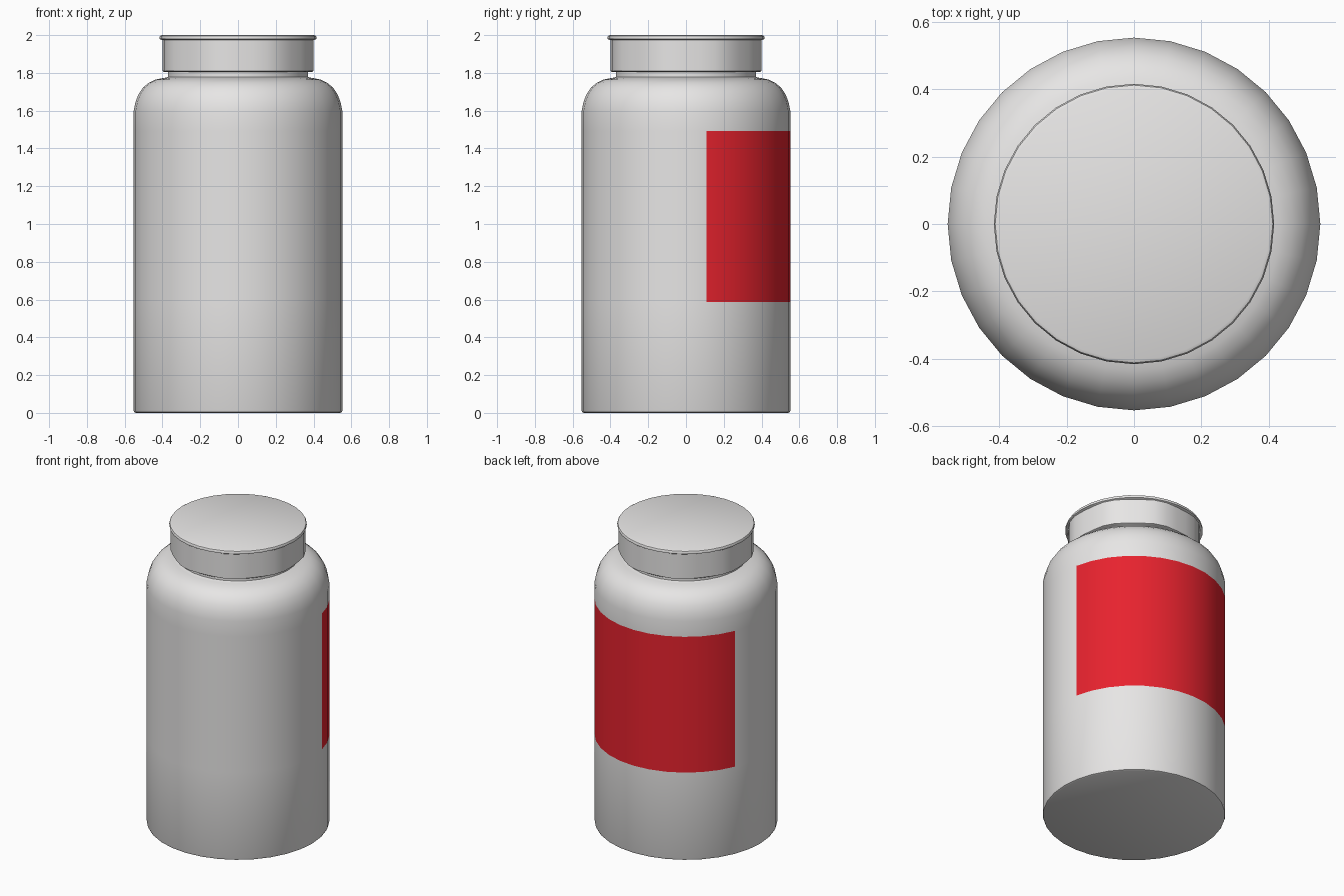
import bpy, bmesh, math

if "Cube" in bpy.data.objects:
    bpy.data.objects.remove(bpy.data.objects["Cube"])

SIDES = 32


def material(name, rgb):
    m = bpy.data.materials.new(name)
    m.diffuse_color = (*rgb, 1)
    m.use_nodes = True
    m.node_tree.nodes["Principled BSDF"].inputs["Base Color"].default_value = m.diffuse_color
    return m


plastic = material("light_grey_plastic", (0.8, 0.79, 0.785))
red = material("red_label", (0.88, 0.018, 0.03))


def lathe(name, profile, mats, radius_rule=None, colour_rule=None):
    """Turn (radius, z) points into a capped solid; rules adjust radius and colour."""
    bm = bmesh.new()
    rings = []
    for level, (r, z) in enumerate(profile):
        ring = []
        for i in range(SIDES):
            a = 2 * math.pi * i / SIDES
            rr = radius_rule(level, i, r) if radius_rule else r
            ring.append(bm.verts.new((rr * math.cos(a), rr * math.sin(a), z)))
        rings.append(ring)
    for lo, hi in zip(rings, rings[1:]):
        for i in range(SIDES):
            j = (i + 1) % SIDES
            f = bm.faces.new((lo[i], lo[j], hi[j], hi[i]))
            if colour_rule and colour_rule(f.calc_center_median()):
                f.material_index = 1
    bm.faces.new(rings[0][::-1])
    bm.faces.new(rings[-1])
    me = bpy.data.meshes.new(name)
    bm.to_mesh(me)
    bm.free()
    for m in mats:
        me.materials.append(m)
    ob = bpy.data.objects.new(name, me)
    bpy.context.collection.objects.link(ob)
    bpy.ops.object.select_all(action='DESELECT')
    ob.select_set(True)
    bpy.context.view_layer.objects.active = ob
    bpy.ops.object.shade_smooth_by_angle(angle=math.radians(35))
    return ob


# Bottle body with rounded shoulder and short neck
R = 0.553
body = [(0.54, 0), (0.549, 0.004), (R, 0.014), (R, 0.587), (R, 1.492), (R, 1.595),
        (0.543, 1.645), (0.527, 1.687), (0.503, 1.722), (0.472, 1.748),
        (0.436, 1.765), (0.395, 1.773), (0.382, 1.775), (0.371, 1.779), (0.37, 1.83)]


# Wrapped label: body faces between two heights, round the back
def on_label(c):
    angle = math.degrees(math.atan2(c.y, c.x))
    return 0.6 < c.z < 1.48 and 11 < angle < 158


lathe("bottle_body", body, [plastic, red], colour_rule=on_label)

# Screw cap with grip grooves under a rounded lip
cap = [(0.395, 1.806), (0.408, 1.81), (0.408, 1.974), (0.415, 1.979),
       (0.416, 1.988), (0.412, 1.996), (0.403, 2.0)]


def grooves(level, i, r):
    return r - 0.009 if level in (1, 2) and i % 4 < 2 else r


lathe("screw_cap", cap, [plastic], radius_rule=grooves)
